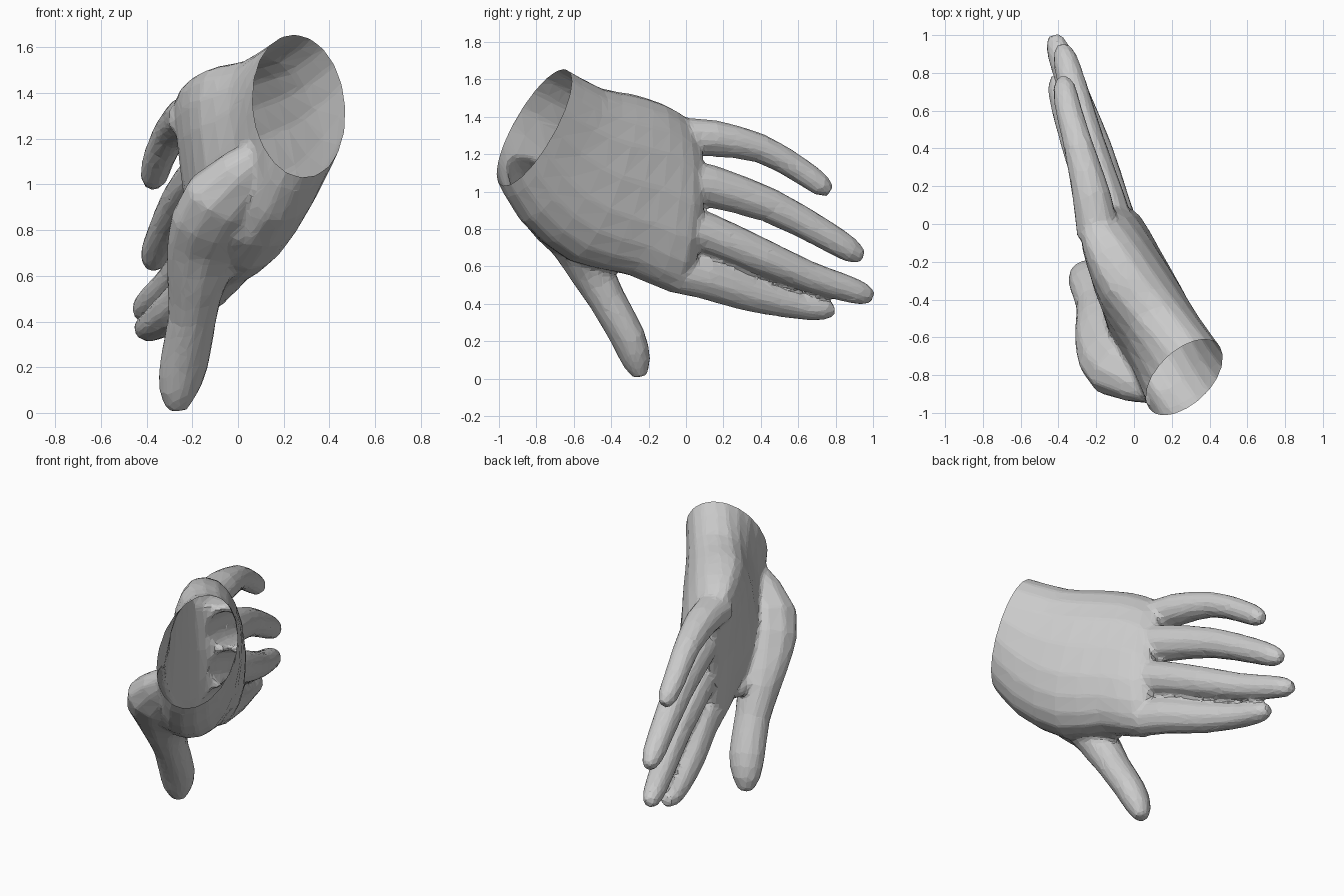
import bpy, bmesh, math
from mathutils import Vector

BACK = Vector((0.9, 0.43, 0)).normalized()   # direction the back of the hand faces
GROW = 0.007                                 # makes up for shrinkage from smoothing
bm = bmesh.new()                             # all parts are collected here, then fused


def smooth(rows, steps=2):
    """Catmull-Rom interpolation between rows of numbers."""
    out = []
    n = len(rows)
    for i in range(n - 1):
        p = [rows[max(i - 1, 0)], rows[i], rows[i + 1], rows[min(i + 2, n - 1)]]
        for s in range(steps):
            t = s / steps
            out.append([0.5 * (2 * b + (c - a) * t + (2 * a - 5 * b + 4 * c - d) * t * t
                               + (3 * b - a - 3 * c + d) * t ** 3)
                        for a, b, c, d in zip(*p)])
    return out + [list(rows[-1])]


def loft(rings):
    """Skin a list of rings into a closed solid."""
    rings = [[bm.verts.new(p) for p in ring] for ring in rings]
    n = len(rings[0])
    faces = [bm.faces.new(rings[0]), bm.faces.new(rings[-1])]
    for a, b in zip(rings, rings[1:]):
        for i in range(n):
            j = (i + 1) % n
            faces.append(bm.faces.new((a[i], a[j], b[j], b[i])))
    bmesh.ops.recalc_face_normals(bm, faces=faces)


def palm_ring(row, sides=20):
    """Squashed section between the little-finger edge and the thumb edge."""
    top, bottom = Vector(row[0:3]), Vector(row[3:6])
    thick, bulge, power = row[6:9]
    mid, half = (top + bottom) / 2, (top - bottom) / 2
    ring = []
    for k in range(sides):
        a = 2 * math.pi * k / sides
        s = math.copysign(abs(math.sin(a)) ** power, math.sin(a))
        c = math.copysign(abs(math.cos(a)) ** power, math.cos(a))
        ring.append(mid + half * s + BACK * (thick * c + bulge * (1 - s * s)))
    return ring


def digit(rows, sides=10):
    """Tube along x, y, z with a width and a thickness at every point."""
    rows = smooth(rows)
    pts = [Vector(r[:3]) for r in rows]
    rings = []
    for i, (p, r) in enumerate(zip(pts, rows)):
        d = (pts[min(i + 1, len(pts) - 1)] - pts[max(i - 1, 0)]).normalized()
        u = (BACK - d * BACK.dot(d)).normalized()
        w = d.cross(u)
        rings.append([p + u * (r[4] + GROW) * math.cos(a) + w * (r[3] + GROW) * math.sin(a)
                      for a in (2 * math.pi * (k + 0.5) / sides for k in range(sides))])
    loft(rings)


# palm and wrist: top edge, bottom edge, thickness, arch, squareness
palm = [
    (0.275, -0.68, 1.675, 0.295, -1.00, 1.075, 0.24, 0.0, 1.0),
    (0.09, -0.46, 1.555, 0.19, -0.87, 0.84, 0.215, 0.04, 0.85),
    (-0.05, -0.30, 1.525, 0.05, -0.62, 0.63, 0.22, 0.06, 0.8),
    (-0.15, -0.14, 1.475, -0.04, -0.32, 0.56, 0.19, 0.06, 0.75),
    (-0.215, -0.03, 1.415, -0.125, -0.08, 0.46, 0.15, 0.075, 0.75),
    (-0.235, 0.05, 1.36, -0.165, 0.0, 0.48, 0.085, 0.085, 0.85),
]
loft([palm_ring(r) for r in smooth(palm)])

# little finger
digit([
    (-0.19, -0.05, 1.29, 0.10, 0.11), (-0.225, 0.15, 1.285, 0.092, 0.098),
    (-0.29, 0.40, 1.23, 0.072, 0.075), (-0.345, 0.60, 1.12, 0.064, 0.065),
    (-0.368, 0.72, 1.035, 0.055, 0.055), (-0.376, 0.77, 1.00, 0.025, 0.025)])
# ring finger
digit([
    (-0.10, -0.06, 1.07, 0.115, 0.11), (-0.155, 0.13, 1.03, 0.108, 0.105),
    (-0.25, 0.45, 0.925, 0.088, 0.085), (-0.33, 0.75, 0.765, 0.073, 0.07),
    (-0.365, 0.88, 0.685, 0.06, 0.058), (-0.38, 0.945, 0.65, 0.03, 0.025)])
# middle finger
digit([
    (-0.08, -0.06, 0.83, 0.115, 0.11), (-0.135, 0.13, 0.77, 0.105, 0.105),
    (-0.21, 0.40, 0.655, 0.093, 0.09), (-0.30, 0.65, 0.55, 0.077, 0.075),
    (-0.375, 0.85, 0.485, 0.067, 0.065), (-0.41, 0.95, 0.452, 0.053, 0.052),
    (-0.424, 1.0, 0.445, 0.025, 0.025)])
# index finger
digit([
    (-0.12, -0.06, 0.57, 0.105, 0.10), (-0.17, 0.10, 0.54, 0.108, 0.10),
    (-0.27, 0.35, 0.455, 0.093, 0.09), (-0.36, 0.60, 0.39, 0.066, 0.07),
    (-0.395, 0.73, 0.37, 0.052, 0.058), (-0.408, 0.793, 0.37, 0.028, 0.025)])
# thumb with the ball of the palm
digit([
    (0.15, -0.85, 1.13, 0.08, 0.12), (-0.04, -0.74, 0.93, 0.15, 0.215),
    (-0.13, -0.60, 0.74, 0.12, 0.19), (-0.18, -0.51, 0.58, 0.11, 0.13),
    (-0.20, -0.42, 0.42, 0.092, 0.103), (-0.235, -0.31, 0.22, 0.085, 0.105),
    (-0.262, -0.265, 0.09, 0.068, 0.08), (-0.265, -0.245, 0.01, 0.03, 0.035)], sides=12)
# web between thumb and palm
digit([
    (0.20, -0.83, 1.02, 0.07, 0.12), (0.05, -0.69, 0.81, 0.10, 0.15),
    (-0.05, -0.49, 0.68, 0.07, 0.13), (-0.09, -0.30, 0.61, 0.05, 0.10)])

# fuse the parts into one low-poly skin
mesh = bpy.data.meshes.new("hand")
bm.to_mesh(mesh)
bm.free()
hand = bpy.data.objects.new("hand", mesh)
bpy.context.collection.objects.link(hand)
fuse = hand.modifiers.new("fuse", 'REMESH')
fuse.mode = 'VOXEL'
fuse.voxel_size = 0.015
relax = hand.modifiers.new("relax", 'SMOOTH')
relax.factor = 0.5
relax.iterations = 7
reduce = hand.modifiers.new("reduce", 'DECIMATE')
reduce.ratio = 0.07
fused = bpy.data.meshes.new_from_object(hand.evaluated_get(bpy.context.evaluated_depsgraph_get()))
hand.modifiers.clear()

# cut the wrist open
bm = bmesh.new()
bm.from_mesh(fused)
bmesh.ops.bisect_plane(bm, geom=bm.verts[:] + bm.edges[:] + bm.faces[:],
                       plane_co=(0.27, -0.80, 1.36), plane_no=(0.47, -0.78, 0.43),
                       clear_outer=True)
for f in bm.faces:
    f.smooth = False
bm.to_mesh(hand.data)
bm.free()
